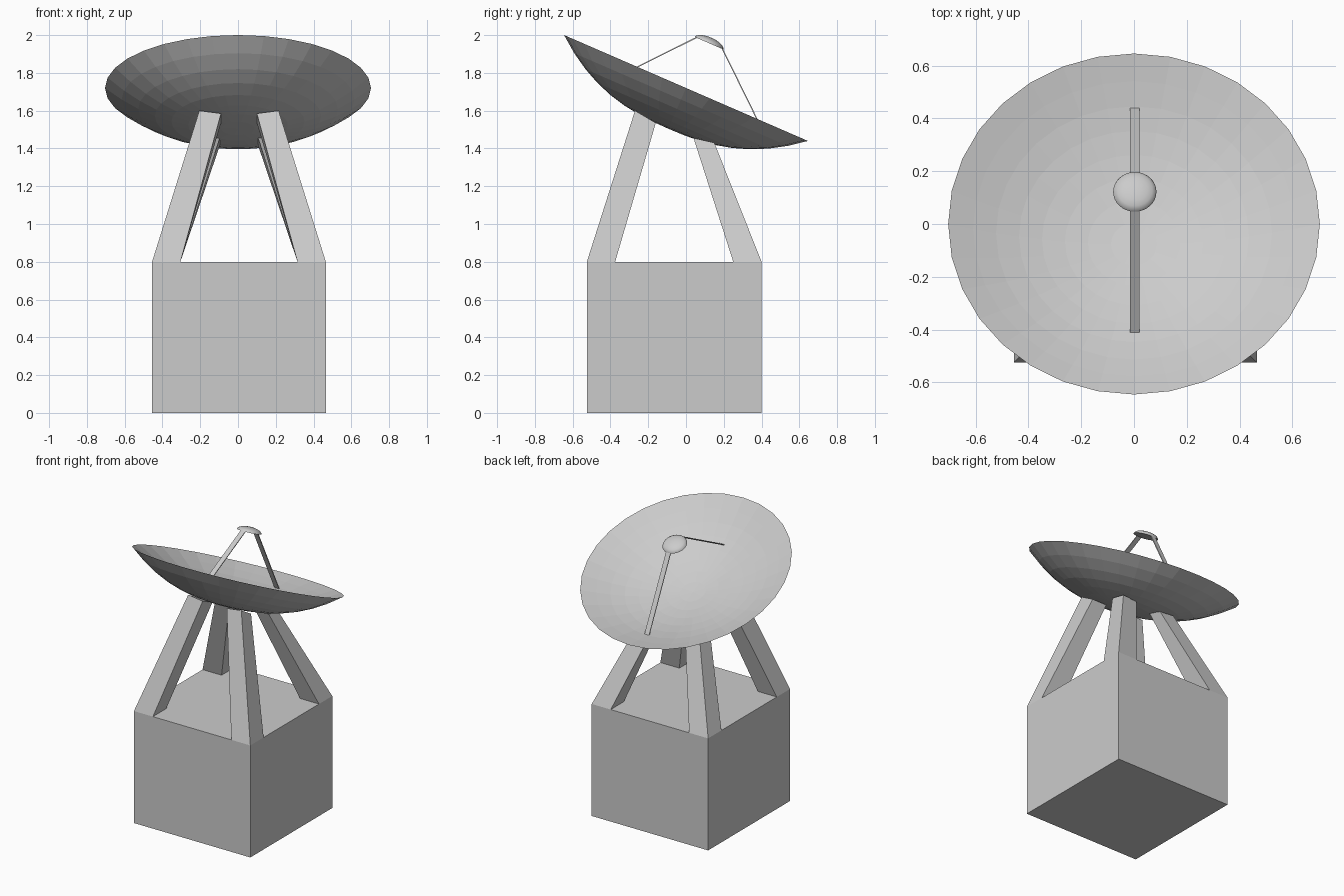
import bpy, bmesh, math
from mathutils import Vector, Matrix

if "Cube" in bpy.data.objects:
    bpy.data.objects.remove(bpy.data.objects["Cube"])

CX = 0.005                      # side-to-side centre line of the tower
TILT = math.atan2(0.56, 1.29)   # dish leans towards +y
DISH = Matrix.Translation((0, 0, 1.72)) @ Matrix.Rotation(-TILT, 4, 'X')
R = 0.704


def make(name, verts, faces):
    bm = bmesh.new()
    vs = [bm.verts.new(v) for v in verts]
    for f in faces:
        bm.faces.new([vs[i] for i in f])
    bmesh.ops.recalc_face_normals(bm, faces=bm.faces)
    me = bpy.data.meshes.new(name)
    bm.to_mesh(me)
    bm.free()
    ob = bpy.data.objects.new(name, me)
    bpy.context.collection.objects.link(ob)
    return ob


def prism(name, bottom, top):
    """Six-sided solid between two quads."""
    sides = [(i, (i + 1) % 4, (i + 1) % 4 + 4, i + 4) for i in range(4)]
    return make(name, list(bottom) + list(top), [(3, 2, 1, 0), (4, 5, 6, 7)] + sides)


def lathe(name, profile, segs, matrix):
    """Spin a profile whose first and last points lie on the axis."""
    verts, faces = [(0, 0, profile[0][1])], []
    rings = profile[1:-1]
    for r, z in rings:
        for s in range(segs):
            a = math.tau * s / segs
            verts.append((r * math.cos(a), r * math.sin(a), z))
    verts.append((0, 0, profile[-1][1]))
    last = len(verts) - 1
    for s in range(segs):
        t = (s + 1) % segs
        faces.append((0, 1 + s, 1 + t))
        for k in range(len(rings) - 1):
            a, b = 1 + k * segs, 1 + (k + 1) * segs
            faces.append((a + s, a + t, b + t, b + s))
        end = 1 + (len(rings) - 1) * segs
        faces.append((end + s, end + t, last))
    return make(name, [matrix @ Vector(v) for v in verts], faces)


def rect(x0, x1, y0, y1, z):
    return [(x0, y0, z), (x1, y0, z), (x1, y1, z), (x0, y1, z)]


# base block
prism("base_block", rect(CX - 0.46, CX + 0.46, -0.525, 0.40, 0),
      rect(CX - 0.46, CX + 0.46, -0.525, 0.40, 0.8))

# four tapered legs: (outer y, inner y) at foot and at head, head heights
legs = {
    "front": (-0.525, -0.375, -0.27, -0.16, 0.095, (1.60, 1.585, 1.535, 1.535)),
    "back": (0.40, 0.25, 0.15, 0.04, 0.10, (1.43, 1.42, 1.455, 1.46)),
}
for side, s in (("left", -1), ("right", 1)):
    for end, (fo, fi, ho, hi, xi, z) in legs.items():
        xo_f, xi_f = CX + s * 0.46, CX + s * 0.31
        xo_h, xi_h = CX + s * 0.21, CX + s * xi
        foot = [(xo_f, fo, 0.8), (xi_f, fo, 0.8), (xi_f, fi, 0.8), (xo_f, fi, 0.8)]
        head = [(xo_h, ho, z[0]), (xi_h, ho, z[1]), (xi_h, hi, z[3]), (xo_h, hi, z[2])]
        prism(f"{end}_{side}_leg", foot, head)

# dish: deeper outer shell meeting a shallower inner bowl at a thin rim
N = 8
outer = [(R * i / N, -0.235 * (1 - (i / N) ** 2.5)) for i in range(N)]
inner = [(R * 0.99 * i / N, -0.195 * (1 - (i / N) ** 2)) for i in range(N - 1, -1, -1)]
lathe("dish", outer + [(R, 0)] + inner, 32, DISH)

# receiver cap above the dish
cap_h, cap_r = 0.032, 0.082
dome = [(cap_r * math.sin(a), cap_h * math.cos(a))
        for a in (math.pi / 2 * k / 5 for k in range(6))]
cap_at = Matrix.Translation((0.003, 0.122, 1.957)) @ Matrix.Rotation(-TILT, 4, 'X')
cap = lathe("receiver_cap", dome + [(0, 0)], 32, cap_at)
bpy.context.view_layer.objects.active = cap
cap.select_set(True)
bpy.ops.object.shade_smooth_by_angle(angle=math.radians(35))


# flat straps holding the cap
def strap(name, a, b, w=0.018, t=0.003):
    a, b = Vector((0.003, *a)), Vector((0.003, *b))
    n = (b - a).normalized().cross(Vector((1, 0, 0))) * t
    x = Vector((w, 0, 0))
    quad = (-x - n, x - n, x + n, -x + n)
    prism(name, [a + q for q in quad], [b + q for q in quad])


strap("front_strap", (-0.41, 1.755), (0.055, 1.987))
strap("back_strap", (0.44, 1.425), (0.193, 1.927))
